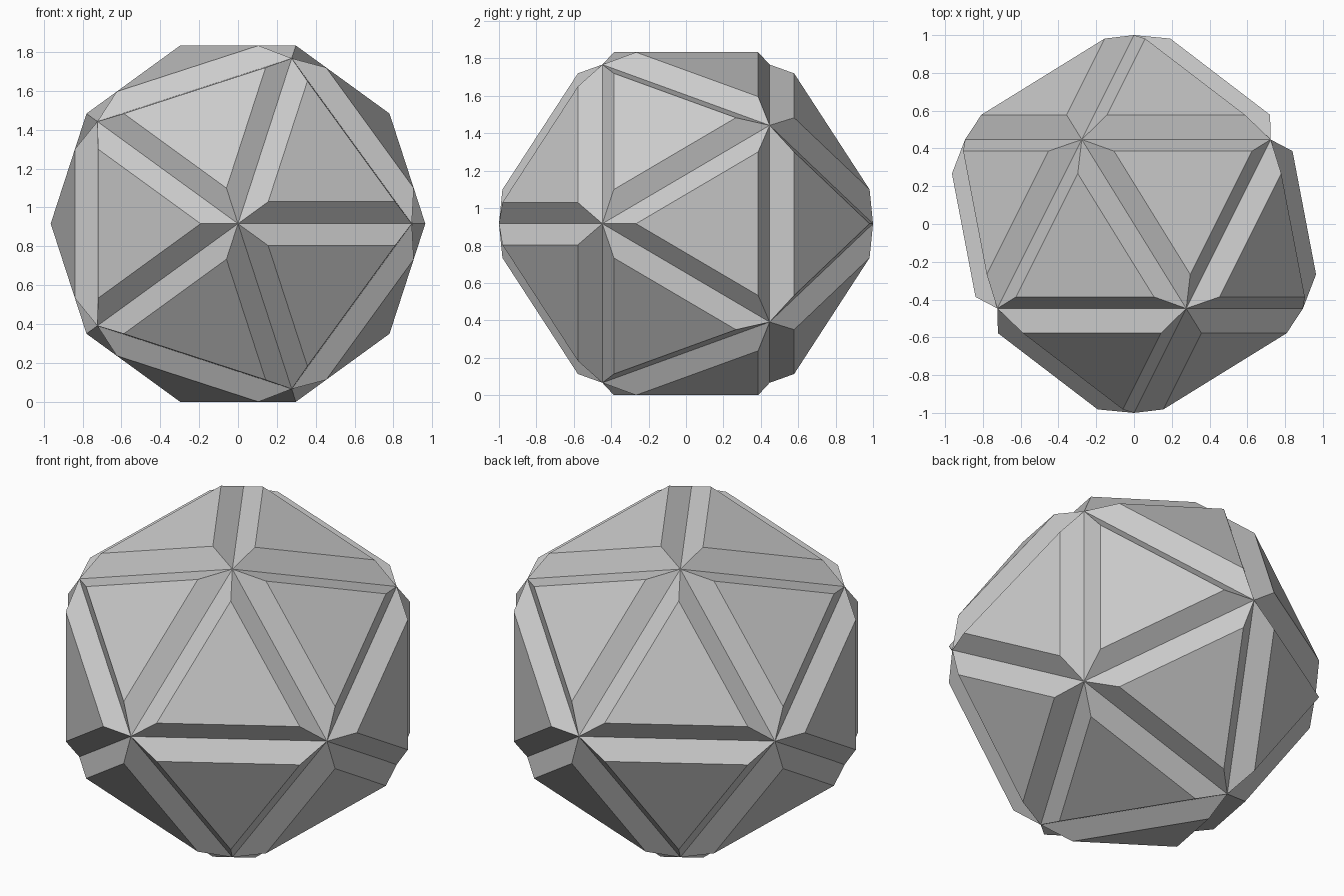
import bpy, bmesh, math
from mathutils import Matrix

if "Cube" in bpy.data.objects:
    bpy.data.objects.remove(bpy.data.objects["Cube"])

INSET = 0.082    # groove half-width measured on each face
RAISE = 0.102    # height of the plates above the icosahedron
HALF_HEIGHT = 0.9167

# Core: unit icosahedron with its poles turned to front and back
bm = bmesh.new()
bmesh.ops.create_icosphere(bm, subdivisions=1, radius=1.0)
bmesh.ops.rotate(bm, verts=bm.verts, matrix=Matrix.Rotation(math.pi / 2, 3, 'X'))
bm.normal_update()

# Plates: inset each face and lift it, leaving V grooves along the edges
plates = list(bm.faces)
bmesh.ops.inset_individual(bm, faces=plates, thickness=INSET, use_even_offset=True)
bm.normal_update()
for f in plates:
    bmesh.ops.translate(bm, verts=f.verts, vec=f.normal * RAISE)

# Stand the solid on the floor
bmesh.ops.translate(bm, verts=bm.verts, vec=(0, 0, HALF_HEIGHT))
bmesh.ops.recalc_face_normals(bm, faces=bm.faces)

mesh = bpy.data.meshes.new("grooved_icosahedron")
bm.to_mesh(mesh)
bm.free()
obj = bpy.data.objects.new("grooved_icosahedron", mesh)
bpy.context.collection.objects.link(obj)
